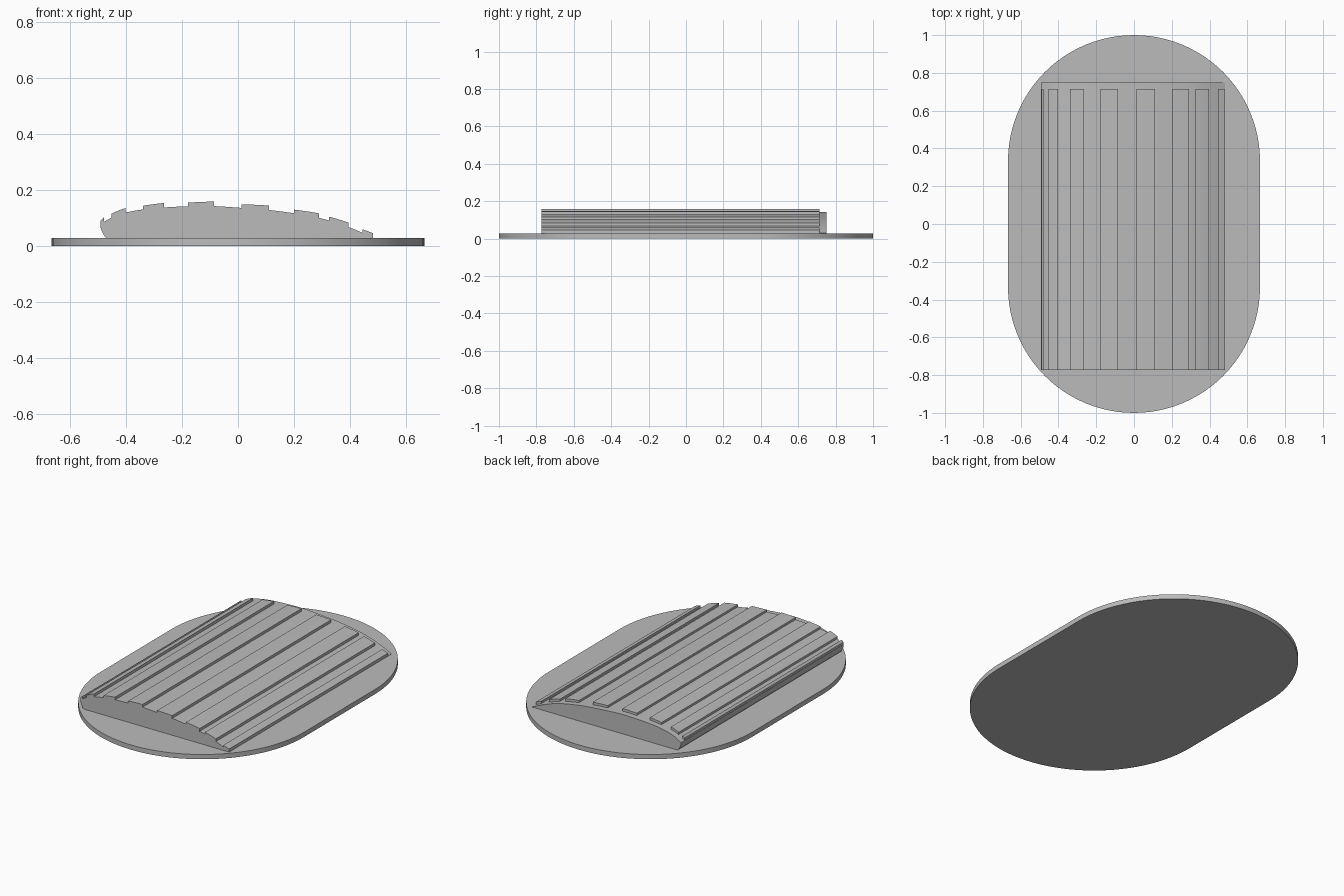
import bpy, bmesh, math

cube = bpy.data.objects.get("Cube")
if cube:
    bpy.data.objects.remove(cube, do_unlink=True)

grey = bpy.data.materials.new("plain grey")
grey.use_nodes = True
colour = (0.5, 0.5, 0.5, 1)
grey.diffuse_color = colour
grey.node_tree.nodes["Principled BSDF"].inputs["Base Color"].default_value = colour


def extrude(name, outline, direction):
    """Make a solid by extruding a closed outline along a vector."""
    bm = bmesh.new()
    face = bm.faces.new([bm.verts.new(p) for p in outline])
    new = bmesh.ops.extrude_face_region(bm, geom=[face])["geom"]
    moved = [v for v in new if isinstance(v, bmesh.types.BMVert)]
    bmesh.ops.translate(bm, verts=moved, vec=direction)
    bmesh.ops.recalc_face_normals(bm, faces=bm.faces)
    mesh = bpy.data.meshes.new(name)
    bm.to_mesh(mesh)
    bm.free()
    mesh.materials.append(grey)
    obj = bpy.data.objects.new(name, mesh)
    bpy.context.collection.objects.link(obj)
    bpy.ops.object.select_all(action="DESELECT")
    obj.select_set(True)
    bpy.context.view_layer.objects.active = obj
    bpy.ops.object.shade_smooth_by_angle(angle=math.radians(25))
    return obj


# Base plate: long rounded slab
THICK, RADIUS, STEPS = 0.028, 0.667, 48
outline = []
for side in (1, -1):
    for i in range(STEPS + 1):
        a = math.pi * i / STEPS
        outline.append((side * RADIUS * math.cos(a),
                        side * (RADIUS * math.sin(a) + 1 - RADIUS), 0))
extrude("base_plate", outline, (0, 0, THICK))

# Crown line of the curved body, from left edge to right edge of the profile
CROWN = [(-0.492, 0.078), (-0.45, 0.103), (-0.40, 0.12), (-0.30, 0.135),
         (-0.12, 0.143), (0.0, 0.137), (0.15, 0.124), (0.30, 0.098),
         (0.40, 0.066), (0.482, 0.03)]


def crown(x):
    """Height of the curved body at x, smoothly interpolated."""
    n = len(CROWN)
    k = max(i for i in range(n - 1) if i == 0 or CROWN[i][0] <= x)

    def slope(i):
        a, b = CROWN[max(i - 1, 0)], CROWN[min(i + 1, n - 1)]
        return (b[1] - a[1]) / (b[0] - a[0])

    (x0, z0), (x1, z1) = CROWN[k], CROWN[k + 1]
    w = x1 - x0
    t = (x - x0) / w
    return ((1 + 2 * t) * (1 - t) ** 2 * z0 + t * (1 - t) ** 2 * w * slope(k)
            + t * t * (3 - 2 * t) * z1 + t * t * (t - 1) * w * slope(k + 1))


# Curved body: crowned block with a rounded left side
FRONT, BACK, RIDGE_BACK = -0.772, 0.75, 0.715
x_left, x_right = CROWN[0][0], CROWN[-1][0]
profile = [(x_left + (x_right - x_left) * i / 48) for i in range(49)]
profile = [(x, crown(x)) for x in profile]
profile += [(0.482, 0.024), (-0.465, 0.024), (-0.477, 0.034), (-0.486, 0.05), (-0.491, 0.064)]
extrude("curved_body", [(x, FRONT, z) for x, z in profile], (0, BACK - FRONT, 0))

# Raised ridges: strips that follow the crown and stop short of the back
RIDGES = [(-0.491, -0.479), (-0.452, -0.403), (-0.34, -0.265), (-0.178, -0.085),
          (0.012, 0.11), (0.20, 0.29), (0.325, 0.396), (0.445, 0.482)]
for number, (a, b) in enumerate(RIDGES, 1):
    xs = [a + (b - a) * i / 6 for i in range(7)]
    top = [(x, FRONT - 0.001, crown(x) + 0.013 + 0.003 * (x - a) / (b - a)) for x in xs]
    bottom = [(x, FRONT - 0.001, crown(x) - 0.004) for x in reversed(xs)]
    extrude(f"ridge_{number}", top + bottom, (0, RIDGE_BACK - FRONT + 0.001, 0))
